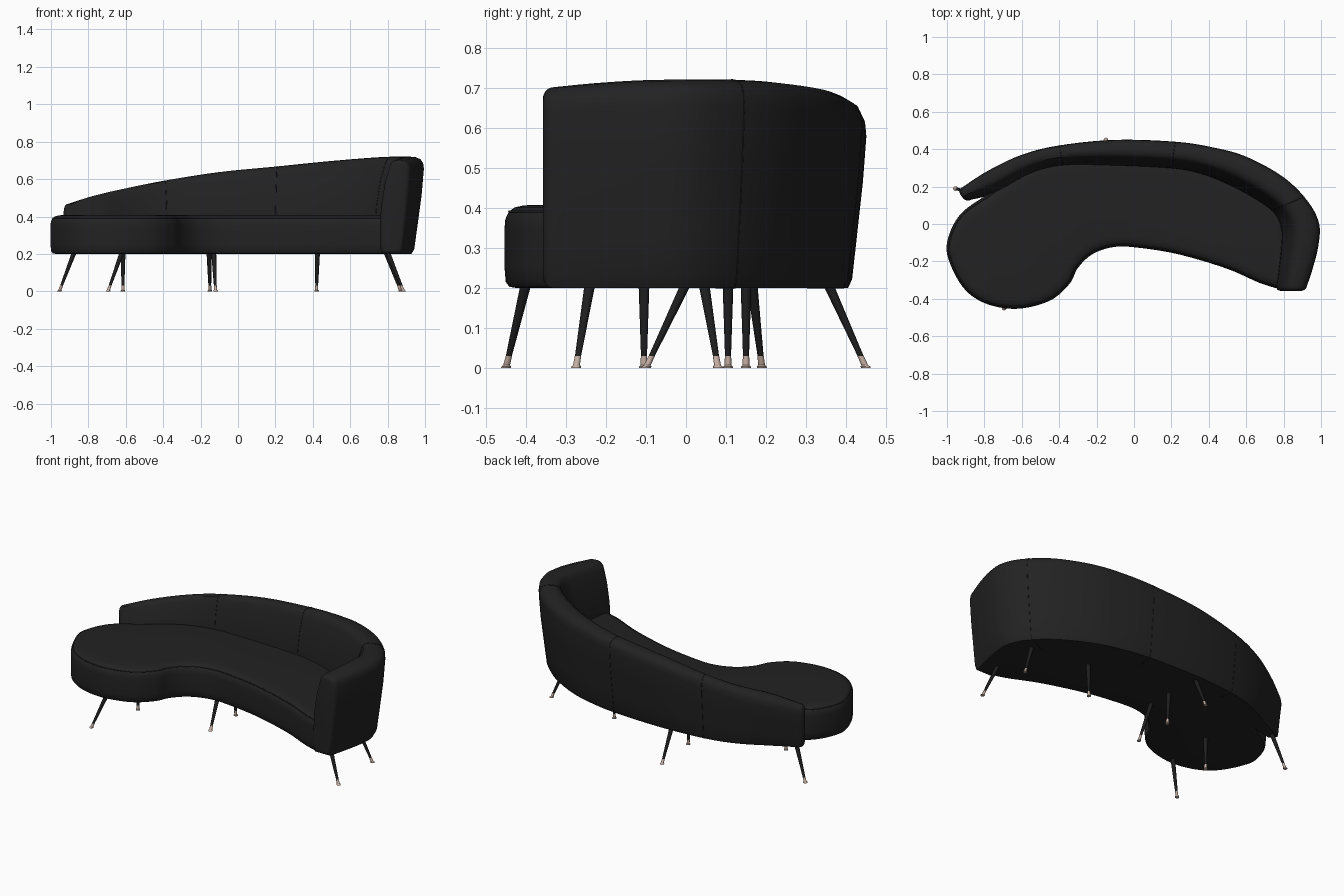
import bpy, bmesh, math
from mathutils import Vector

cube = bpy.data.objects.get("Cube")
if cube:
    bpy.data.objects.remove(cube, do_unlink=True)


def material(name, color, roughness):
    m = bpy.data.materials.new(name)
    m.use_nodes = True
    m.diffuse_color = (*color, 1)
    bsdf = m.node_tree.nodes["Principled BSDF"]
    bsdf.inputs["Base Color"].default_value = (*color, 1)
    bsdf.inputs["Roughness"].default_value = roughness
    return m


FABRIC = material("black fabric", (0.016, 0.016, 0.016), 0.8)
WOOD = material("black lacquer", (0.013, 0.013, 0.013), 0.5)
COPPER = material("pale copper", (0.55, 0.42, 0.36), 0.4)


def spline(pts, steps, closed=False):
    """Catmull-Rom samples through points of any dimension."""
    n, out = len(pts), []
    pick = (lambda i: pts[i % n]) if closed else (lambda i: pts[max(0, min(n - 1, i))])
    for i in range(n if closed else n - 1):
        a, b, c, d = (pick(i + k) for k in (-1, 0, 1, 2))
        for s in range(steps):
            t = s / steps
            out.append([0.5 * (2 * q + (r - p) * t + (2 * p - 5 * q + 4 * r - u) * t * t
                               + (3 * q - p - 3 * r + u) * t ** 3)
                        for p, q, r, u in zip(a, b, c, d)])
    if not closed:
        out.append(list(pts[-1]))
    return out


def loft(name, rings, mat, angle=40):
    """Skin closed rings of equal length and cap both ends."""
    bm = bmesh.new()
    loops = [[bm.verts.new(p) for p in ring] for ring in rings]
    n = len(loops[0])
    for a, b in zip(loops, loops[1:]):
        for i in range(n):
            j = (i + 1) % n
            bm.faces.new((a[i], a[j], b[j], b[i]))
    bm.faces.new(loops[0][::-1])
    bm.faces.new(loops[-1])
    bmesh.ops.recalc_face_normals(bm, faces=bm.faces)
    me = bpy.data.meshes.new(name)
    bm.to_mesh(me)
    bm.free()
    me.materials.append(mat)
    ob = bpy.data.objects.new(name, me)
    bpy.context.collection.objects.link(ob)
    bpy.ops.object.select_all(action='DESELECT')
    ob.select_set(True)
    bpy.context.view_layer.objects.active = ob
    bpy.ops.object.shade_smooth_by_angle(angle=math.radians(angle))
    return ob


def piping(name, pts, radius=0.003):
    cu = bpy.data.curves.new(name, 'CURVE')
    cu.dimensions = '3D'
    cu.bevel_depth = radius
    cu.bevel_resolution = 1
    sp = cu.splines.new('POLY')
    sp.points.add(len(pts) - 1)
    for p, co in zip(sp.points, pts):
        p.co = (*co, 1)
    sp.use_cyclic_u = True
    cu.materials.append(FABRIC)
    bpy.context.collection.objects.link(bpy.data.objects.new(name, cu))


# Seat: kidney-shaped outline, counter-clockwise, its back edge tucked under the backrest
outline = spline([
    (-1, -0.1), (-0.98, -0.22), (-0.9, -0.355), (-0.78, -0.43), (-0.62, -0.453),
    (-0.45, -0.41), (-0.345, -0.32), (-0.3, -0.235), (-0.22, -0.16), (-0.1, -0.122),
    (0.05, -0.13), (0.25, -0.165), (0.5, -0.24), (0.7, -0.325), (0.81, -0.33),
    (0.84, -0.15), (0.8, 0.05), (0.65, 0.19), (0.45, 0.28), (0.22, 0.34),
    (-0.1, 0.36), (-0.38, 0.35), (-0.58, 0.29), (-0.78, 0.16), (-0.93, 0.05)], 6, True)


def seat_ring(inset, z):
    n, ring = len(outline), []
    for i, (x, y) in enumerate(outline):
        p, q = outline[i - 1], outline[(i + 1) % n]
        t = Vector((q[0] - p[0], q[1] - p[1])).normalized()
        ring.append((x - t.y * inset, y + t.x * inset, z))
    return ring


loft("seat", [seat_ring(*r) for r in (
    (0.03, 0.2), (0.012, 0.203), (0.003, 0.215), (0, 0.25), (0, 0.35), (0.002, 0.372),
    (0.01, 0.389), (0.024, 0.401), (0.045, 0.406), (0.07, 0.408))], FABRIC)
piping("seat_piping", seat_ring(0.012, 0.391))

# Backrest: stations of outer x, y, inner x, y and top height, from the low end to the arm
stations = spline([
    (-0.92, 0.195, -0.87, 0.13, 0.47), (-0.78, 0.285, -0.72, 0.17, 0.515),
    (-0.6, 0.37, -0.55, 0.265, 0.555), (-0.4, 0.42, -0.38, 0.31, 0.592),
    (-0.1, 0.45, -0.11, 0.31, 0.637), (0.22, 0.44, 0.2, 0.295, 0.668),
    (0.42, 0.41, 0.36, 0.265, 0.687), (0.6, 0.36, 0.5, 0.21, 0.702),
    (0.8, 0.25, 0.65, 0.13, 0.716), (0.93, 0.12, 0.75, 0.055, 0.721),
    (0.99, 0, 0.785, -0.03, 0.721), (0.985, -0.12, 0.785, -0.11, 0.719),
    (0.955, -0.24, 0.775, -0.21, 0.712), (0.925, -0.33, 0.76, -0.33, 0.702)], 5)

# Section: share of width from inner to outer, share of height, drop below the top
SECTION = [(0.06, 0, 0), (0, 0.06, 0), (0, 0.3, 0), (0.03, 0.5, 0), (0.15, 0.75, 0),
           (0.28, 1, 0.05), (0.34, 1, 0.02), (0.44, 1, 0.004), (0.58, 1, 0),
           (0.78, 1, 0.003), (0.91, 1, 0.014), (0.98, 1, 0.035), (1, 1, 0.065),
           (0.94, 0.6, 0), (0.82, 0.25, 0), (0.75, 0.05, 0), (0.68, 0, 0)]
FLOOR = 0.2


def back_ring(s):
    ox, oy, ix, iy, top = s
    return [Vector((ix + (ox - ix) * f, iy + (oy - iy) * f,
                    FLOOR + (top - FLOOR) * h - d)) for f, h, d in SECTION]


def rounded_end(s, along, r):
    """Rings that push past an end while shrinking, to round it off."""
    ox, oy, ix, iy, top = s
    mid = Vector(((ox + ix) / 2, (oy + iy) / 2, (top + FLOOR) / 2))
    half_w, half_h = math.hypot(ox - ix, oy - iy) / 2, (top - FLOOR) / 2
    rings = []
    for k in range(1, 6):
        a = math.pi / 2 * k / 5
        shrink = r * (1 - math.cos(a))
        fw, fh = 1 - shrink / half_w, 1 - shrink / half_h
        rings.append([mid + Vector(((p.x - mid.x) * fw, (p.y - mid.y) * fw,
                                    (p.z - mid.z) * fh)) + along * r * math.sin(a)
                      for p in back_ring(s)])
    return rings


low_end = rounded_end(stations[0], Vector((-0.84, -0.54, 0)), 0.03)
arm_end = rounded_end(stations[-1], Vector((-0.12, -0.99, 0)), 0.028)
loft("backrest", low_end[::-1] + [back_ring(s) for s in stations] + arm_end, FABRIC)

# Seams where the upholstery panels meet
for name, index in (("left_seam", 15), ("middle_seam", 25), ("arm_seam", 44)):
    piping(name, back_ring(stations[index]), 0.002)

# Legs: foot x, y and top x, y
LEGS = {
    "low_end_leg": (-0.955, 0.19, -0.875, 0.165),
    "round_front_leg": (-0.695, -0.45, -0.62, -0.4),
    "round_inner_leg": (-0.615, -0.105, -0.615, -0.105),
    "back_leg": (-0.15, 0.45, -0.155, 0.355),
    "centre_back_leg": (-0.12, 0.15, -0.13, 0.15),
    "centre_front_leg": (-0.12, -0.1, -0.13, 0),
    "middle_leg": (0.42, 0.105, 0.425, 0.105),
    "arm_back_leg": (0.87, 0.08, 0.79, 0.045),
    "arm_front_leg": (0.885, -0.275, 0.8, -0.24)}


def turned(name, foot, top, profile, mat):
    """Horizontal circles strung along a slanted axis."""
    rings = []
    for z, r in profile:
        c = foot.lerp(top, z / 0.21)
        rings.append([(c.x + r * math.cos(k * math.pi / 6),
                       c.y + r * math.sin(k * math.pi / 6), z) for k in range(12)])
    loft(name, rings, mat)


for name, (fx, fy, tx, ty) in LEGS.items():
    foot, top = Vector((fx, fy, 0)), Vector((tx, ty, 0))
    turned(name, foot, top, ((0.028, 0.0075), (0.21, 0.0135)), WOOD)
    turned(name + "_ferrule", foot, top,
           ((0, 0.012), (0.004, 0.012), (0.007, 0.0085), (0.03, 0.008)), COPPER)
